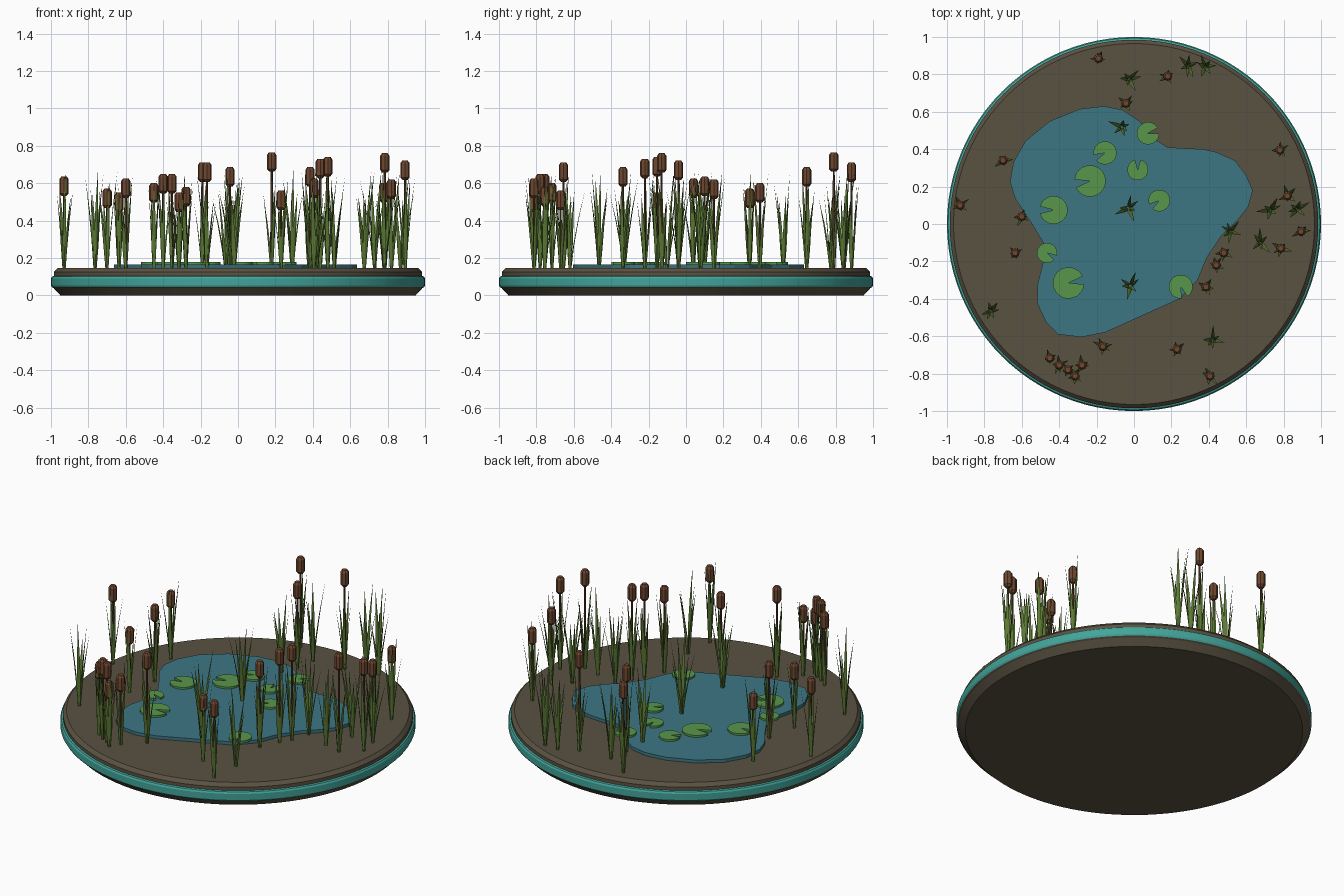
import bpy, bmesh, math, random
from mathutils import Vector

if "Cube" in bpy.data.objects:
    bpy.data.objects.remove(bpy.data.objects["Cube"])

random.seed(7)
TAU = math.tau
GROUND, WATER = 0.146, 0.165


def material(name, r, g, b):
    lin = lambda c: ((c / 255 + 0.055) / 1.055) ** 2.4
    m = bpy.data.materials.new(name)
    m.diffuse_color = (lin(r), lin(g), lin(b), 1)
    m.use_nodes = True
    m.node_tree.nodes["Principled BSDF"].inputs["Base Color"].default_value = m.diffuse_color
    return m


MUD = material("mud brown", 90, 82, 66)
TEAL = material("teal band", 66, 164, 154)
BLUE = material("pond blue", 60, 118, 131)
PAD = material("lily green", 88, 150, 76)
LEAF = material("reed green", 92, 122, 52)
STEM = material("stem brown", 92, 66, 46)
HEAD = material("cattail brown", 112, 72, 48)


def finish(name, bm, mats):
    bmesh.ops.recalc_face_normals(bm, faces=bm.faces)
    me = bpy.data.meshes.new(name)
    bm.to_mesh(me)
    bm.free()
    for m in mats:
        me.materials.append(m)
    ob = bpy.data.objects.new(name, me)
    bpy.context.collection.objects.link(ob)
    return ob


def loft(bm, rings, mats=None):
    """Bridge rings of points and cap both ends; mats gives one index per span."""
    vr = [[bm.verts.new(p) for p in ring] for ring in rings]
    for k, (a, b) in enumerate(zip(vr, vr[1:])):
        n = len(a)
        for i in range(n):
            f = bm.faces.new((a[i], a[(i + 1) % n], b[(i + 1) % n], b[i]))
            f.material_index = mats[k] if mats else 0
    bm.faces.new(vr[0][::-1])
    bm.faces.new(vr[-1])


def circle(x, y, z, r, n):
    return [(x + r * math.cos(TAU * i / n), y + r * math.sin(TAU * i / n), z) for i in range(n)]


def prism(bm, pts, z0, z1):
    loft(bm, [[(x, y, z) for x, y in pts] for z in (z0, z1)])


# round base with teal band
profile = [(.95, 0), (.985, .038), (.995, .044), (1, .053), (1, .09), (.994, .1),
           (.985, .104), (.985, .125), (.965, GROUND)]
bm = bmesh.new()
loft(bm, [circle(0, 0, z, r, 96) for r, z in profile], [0, 0, 1, 1, 1, 1, 0, 0])
base = finish("base_disc", bm, [MUD, TEAL])
bpy.context.view_layer.objects.active = base
base.select_set(True)
bpy.ops.object.shade_smooth_by_angle(angle=math.radians(15))

# pond water
shore = [(-.16, .63), (-.06, .61), (.03, .55), (.10, .46), (.18, .41), (.37, .40), (.44, .385),
         (.54, .34), (.60, .26), (.635, .18), (.61, .09), (.545, .01), (.47, -.06), (.39, -.18),
         (.34, -.30), (.245, -.40), (0, -.51), (-.155, -.58), (-.28, -.605), (-.405, -.59),
         (-.47, -.525), (-.515, -.43), (-.515, -.32), (-.485, -.20), (-.485, -.10), (-.555, .015),
         (-.635, .135), (-.663, .225), (-.645, .33), (-.58, .445), (-.45, .55), (-.29, .615)]
bm = bmesh.new()
prism(bm, shore, GROUND - .006, WATER)
finish("pond_water", bm, [BLUE])

# lily pads: x, y, radius, notch direction in degrees
pads = [(.075, .485, .06, 15), (-.155, .38, .062, 205), (-.235, .23, .084, 190),
        (.02, .29, .056, 90), (.135, .125, .058, 215), (-.43, .075, .075, 180),
        (-.465, -.155, .054, -30), (-.35, -.315, .084, 10), (.25, -.335, .064, 290)]
bm = bmesh.new()
for x, y, r, d in pads:
    a0 = math.radians(d + 15)
    span = math.radians(330)
    rim = [(x + r * math.cos(a0 + span * i / 24), y + r * math.sin(a0 + span * i / 24))
           for i in range(25)]
    prism(bm, [(x, y)] + rim, WATER - .002, WATER + .012)
finish("lily_pads", bm, [PAD])


# reeds
def blade(bm, x, y, ang, height, spread, width):
    """Thin tapering leaf with a diamond section, bending outwards."""
    out = Vector((math.cos(ang), math.sin(ang), 0))
    side = Vector((-out.y, out.x, 0))
    rings = []
    for t, w in ((0, .55), (.3, 1), (.65, .65), (1, .03)):
        c = Vector((x, y, GROUND - .003 + height * t)) + out * (.006 + spread * t ** 1.4)
        h = width * w
        rings.append([c + side * h, c + out * h * .25, c - side * h, c - out * h * .25])
    loft(bm, rings)


def tuft(bm, x, y, count, low, high, reach):
    turn = random.uniform(0, TAU)
    for i in range(count):
        blade(bm, x, y, turn + TAU * i / count + random.uniform(-.4, .4),
              random.uniform(low, high), random.uniform(.4, 1) * reach,
              random.uniform(.009, .013))


# cattails: x, y, top height
cattails = [(-.19, .885, .71), (.18, .79, .765), (-.043, .645, .685), (-.70, .34, .57),
            (-.93, .10, .635), (-.60, .04, .625), (-.636, -.155, .55), (.78, .395, .6),
            (.82, .15, .62), (.893, -.04, .72), (.785, -.13, .76), (.48, -.155, .74),
            (.44, -.22, .73), (.385, -.337, .685), (-.166, -.655, .71), (-.45, -.717, .6),
            (-.40, -.755, .648), (-.353, -.78, .648), (-.315, -.813, .55), (-.278, -.755, .58),
            (.23, -.67, .56), (.406, -.813, .625)]
# leaf clumps without a head
clumps = [(-.027, .775), (.29, .845), (.38, .84), (-.065, .52), (-.03, .085), (-.02, -.33),
          (-.765, -.465), (.73, .075), (.87, .08), (.515, -.04), (.675, -.10), (.42, -.62)]

stems, heads, leaves = bmesh.new(), bmesh.new(), bmesh.new()
for x, y, top in cattails:
    loft(stems, [circle(x, y, GROUND - .003, .008, 6), circle(x, y, top - .09, .006, 6)])
    loft(heads, [circle(x, y, top + dz, r, 8) for dz, r in
                 ((-.104, .013), (-.09, .025), (-.014, .025), (0, .015))])
    tuft(leaves, x, y, 5, .34, .52, .055)
for x, y in clumps:
    tuft(leaves, x, y, 6, .35, .53, .075)
finish("cattail_stems", stems, [STEM])
finish("cattail_heads", heads, [HEAD])
finish("reed_leaves", leaves, [LEAF])
